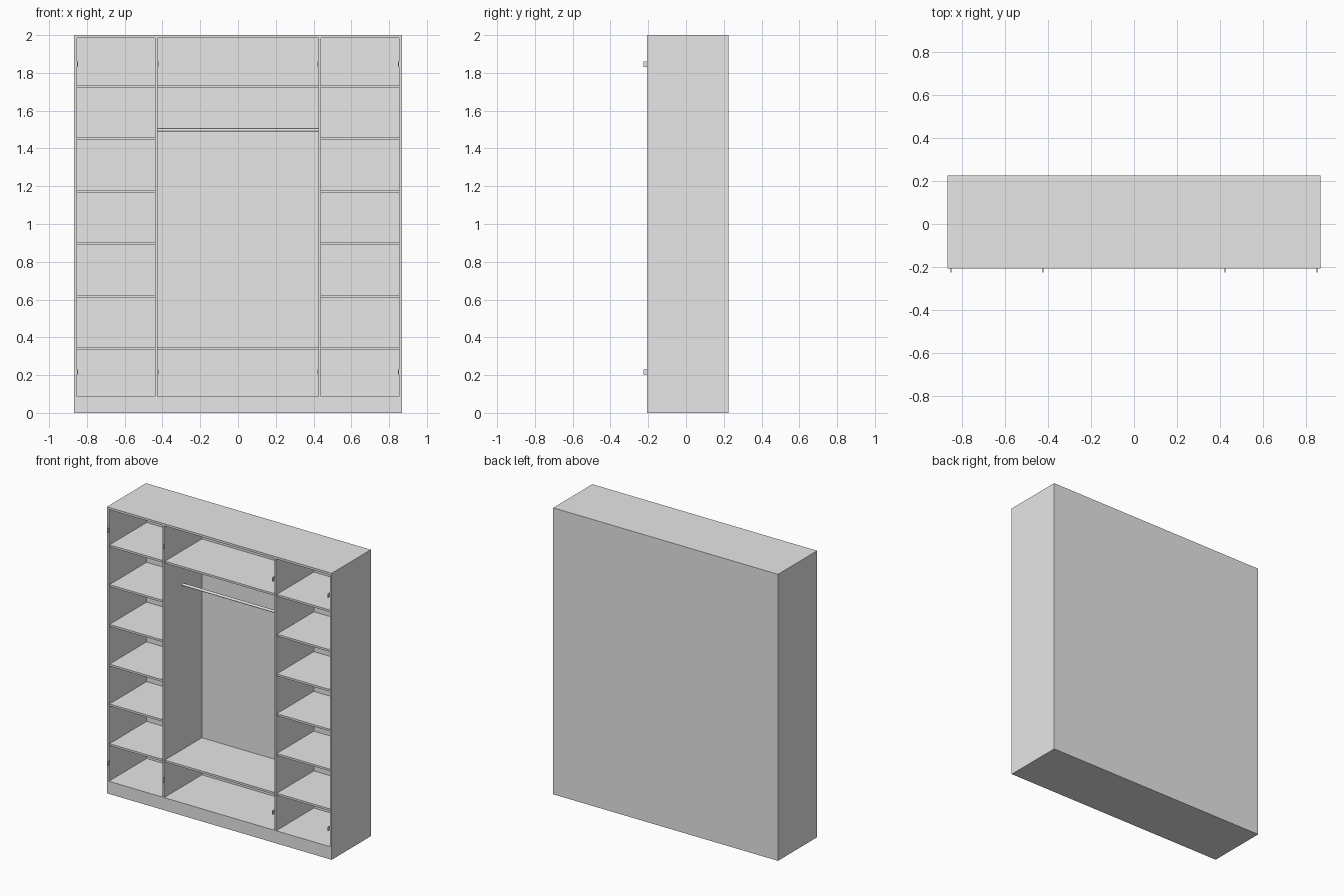
import bpy
import bmesh
from math import pi
from mathutils import Matrix

cube = bpy.data.objects.get("Cube")
if cube:
    bpy.data.objects.remove(cube, do_unlink=True)

grey = bpy.data.materials.new("light_grey")
grey.use_nodes = True
grey.diffuse_color = (0.8, 0.8, 0.8, 1)
grey.node_tree.nodes["Principled BSDF"].inputs["Base Color"].default_value = (0.8, 0.8, 0.8, 1)


def add_object(name, bm):
    mesh = bpy.data.meshes.new(name)
    bm.to_mesh(mesh)
    bm.free()
    mesh.materials.append(grey)
    obj = bpy.data.objects.new(name, mesh)
    bpy.context.collection.objects.link(obj)
    return obj


def box(name, x, y, z):
    """Box from (low, high) limits on each axis."""
    bm = bmesh.new()
    size = [b - a for a, b in (x, y, z)]
    centre = [(a + b) / 2 for a, b in (x, y, z)]
    bmesh.ops.create_cube(bm, size=1, matrix=Matrix.Translation(centre) @ Matrix.Diagonal((*size, 1)))
    return add_object(name, bm)


def mirrored(low, high, side):
    return tuple(sorted((side * low, side * high)))


W, FRONT, BACK, TOP = 0.868, -0.206, 0.225, 2.0
BOARD, FLOOR = 0.015, 0.088
INNER = W - BOARD                      # inside face of the side panels
DIV_IN, DIV_OUT = 0.426, 0.439         # faces of the dividers
PANEL_Y = (FRONT, BACK - BOARD)
SHELF_Y = (FRONT + 0.008, BACK - BOARD)
WALL_Z = (FLOOR, TOP - BOARD)

# Carcass
box("base", (-W, W), (FRONT, BACK), (0, FLOOR))
box("top_panel", (-W, W), (FRONT, BACK), (TOP - BOARD, TOP))
box("back_panel", (-W, W), (BACK - BOARD, BACK), WALL_Z)

# Shelf heights, evenly spaced
tops = [0.347 + i * 0.2776 for i in range(6)]

for side, label in ((1, "left"), (-1, "right")):
    box(f"{label}_side_panel", mirrored(INNER, W, side), PANEL_Y, WALL_Z)
    box(f"{label}_divider", mirrored(DIV_IN, DIV_OUT, side), PANEL_Y, WALL_Z)
    for i, z in enumerate(tops):
        box(f"{label}_shelf_{i + 1}", mirrored(DIV_OUT, INNER, side), SHELF_Y, (z - 0.014, z))
    # Hinge plates sticking out past the front edge
    for level, z in (("lower", 0.217), ("upper", 1.845)):
        for place, x in (("outer", INNER), ("inner", DIV_IN)):
            box(f"{label}_{place}_{level}_hinge", mirrored(x - 0.005, x, side),
                (FRONT - 0.019, FRONT + 0.004), (z - 0.014, z + 0.014))

# Middle compartment
for name, z in (("middle_lower_shelf", tops[0]), ("middle_upper_shelf", tops[-1])):
    box(name, (-DIV_IN, DIV_IN), SHELF_Y, (z - 0.014, z))

# Hanging rail
bm = bmesh.new()
bmesh.ops.create_cone(bm, cap_ends=True, segments=16, radius1=0.009, radius2=0.009, depth=2 * DIV_IN,
                      matrix=Matrix.Translation((0, 0, 1.498)) @ Matrix.Rotation(pi / 2, 4, "Y"))
rail = add_object("hanging_rail", bm)
bpy.ops.object.select_all(action="DESELECT")
rail.select_set(True)
bpy.context.view_layer.objects.active = rail
bpy.ops.object.shade_smooth_by_angle()
